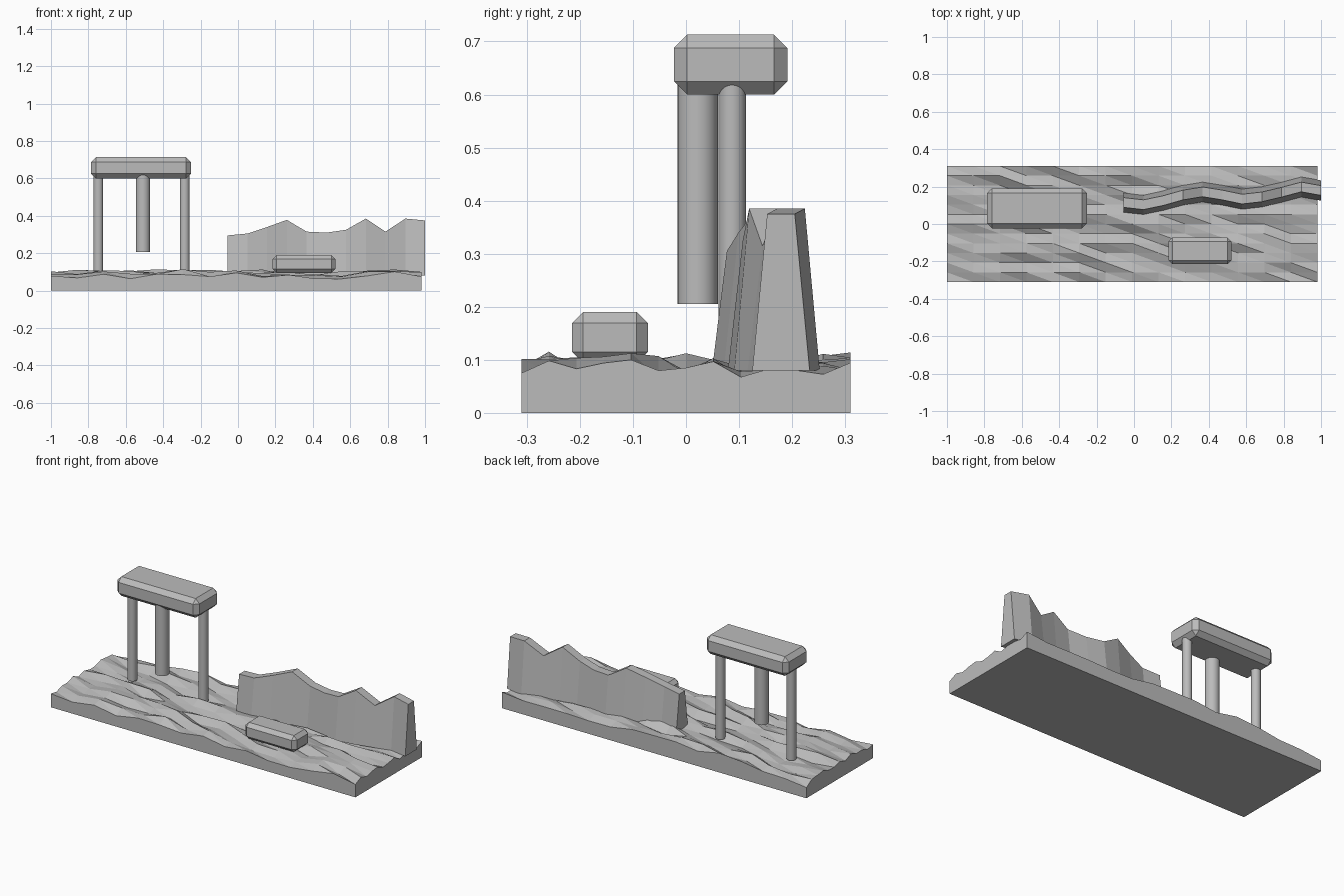
import bpy, bmesh, random
from math import sin
from mathutils import Matrix

old = bpy.data.objects.get("Cube")
if old:
    bpy.data.objects.remove(old, do_unlink=True)

random.seed(7)
GREY = (0.5, 0.5, 0.5, 1)
stone = bpy.data.materials.new("grey_stone")
stone.use_nodes = True
stone.diffuse_color = GREY
stone.node_tree.nodes["Principled BSDF"].inputs["Base Color"].default_value = GREY


def finish(name, bm, smooth=False):
    bmesh.ops.recalc_face_normals(bm, faces=bm.faces[:])
    mesh = bpy.data.meshes.new(name)
    bm.to_mesh(mesh)
    bm.free()
    mesh.materials.append(stone)
    obj = bpy.data.objects.new(name, mesh)
    bpy.context.collection.objects.link(obj)
    if smooth:
        bpy.ops.object.select_all(action="DESELECT")
        obj.select_set(True)
        bpy.context.view_layer.objects.active = obj
        bpy.ops.object.shade_smooth_by_angle()


# Rough ground slab: triangulated height grid with straight skirt and flat base
def ground(cols=14, rows=12, x0=-1.0, x1=0.98, half=0.31):
    bm = bmesh.new()
    grid = []
    for j in range(rows + 1):
        y = -half + 2 * half * j / rows
        grid.append([])
        for i in range(cols + 1):
            x = x0 + (x1 - x0) * i / cols
            z = 0.088 + random.uniform(-0.022, 0.022) + 0.007 * sin(5 * x + 14 * y)
            grid[j].append(bm.verts.new((x, y, z)))
    for j in range(rows):
        for i in range(cols):
            a, b = grid[j][i], grid[j][i + 1]
            c, d = grid[j + 1][i + 1], grid[j + 1][i]
            bm.faces.new((a, b, d))
            bm.faces.new((b, c, d))
    rim = [e for e in bm.edges if e.is_boundary]
    skirt = bmesh.ops.extrude_edge_only(bm, edges=rim)["geom"]
    for v in skirt:
        if isinstance(v, bmesh.types.BMVert):
            v.co.z = 0
    low = [e for e in bm.edges if e.is_boundary]
    bmesh.ops.contextual_create(bm, geom=low)
    finish("ground_slab", bm)


# Chamfered stone block given by its low and high corners
def block(name, lo, hi, chamfer):
    bm = bmesh.new()
    size = [h - l for l, h in zip(lo, hi)]
    mid = [(h + l) / 2 for l, h in zip(lo, hi)]
    bmesh.ops.create_cube(bm, size=1, matrix=Matrix.Translation(mid) @ Matrix.Diagonal((*size, 1)))
    bmesh.ops.bevel(bm, geom=bm.edges[:], offset=chamfer, segments=1, affect="EDGES")
    finish(name, bm)


def column(name, x, y, radius, z0, z1):
    bm = bmesh.new()
    bmesh.ops.create_cone(bm, cap_ends=True, segments=24, radius1=radius, radius2=radius,
                          depth=z1 - z0, matrix=Matrix.Translation((x, y, (z0 + z1) / 2)))
    finish(name, bm, smooth=True)


# Winding wall that tapers upward and has an uneven crest
def wall(x0=-0.055, x1=1.0, foot=0.08):
    centres = [.115, .103, .125, .155, .172, .155, .133, .145, .17, .198, .179]
    crests = [.295, .305, .34, .378, .315, .31, .325, .385, .315, .385, .375]
    bm = bmesh.new()
    rings = []
    for i, (y, top) in enumerate(zip(centres, crests)):
        x = x0 + (x1 - x0) * i / (len(crests) - 1)
        ring = [(y - .054, foot), (y + .054, foot), (y + .026, top), (y - .026, top)]
        rings.append([bm.verts.new((x, yy, z)) for yy, z in ring])
    for a, b in zip(rings, rings[1:]):
        for k in range(4):
            n = (k + 1) % 4
            bm.faces.new((a[k], a[n], b[n], b[k]))
    bm.faces.new(rings[0])
    bm.faces.new(rings[-1])
    finish("ruined_wall", bm)


ground()
wall()
block("lintel", (-0.785, -0.023, 0.6), (-0.252, 0.191, 0.713), 0.025)
block("fallen_block", (0.185, -0.215, 0.094), (0.52, -0.072, 0.19), 0.021)
column("left_column", -0.285, 0.087, 0.026, 0.08, 0.64)
column("right_column", -0.747, 0.087, 0.026, 0.08, 0.64)
column("broken_column", -0.508, 0.022, 0.038, 0.205, 0.64)
